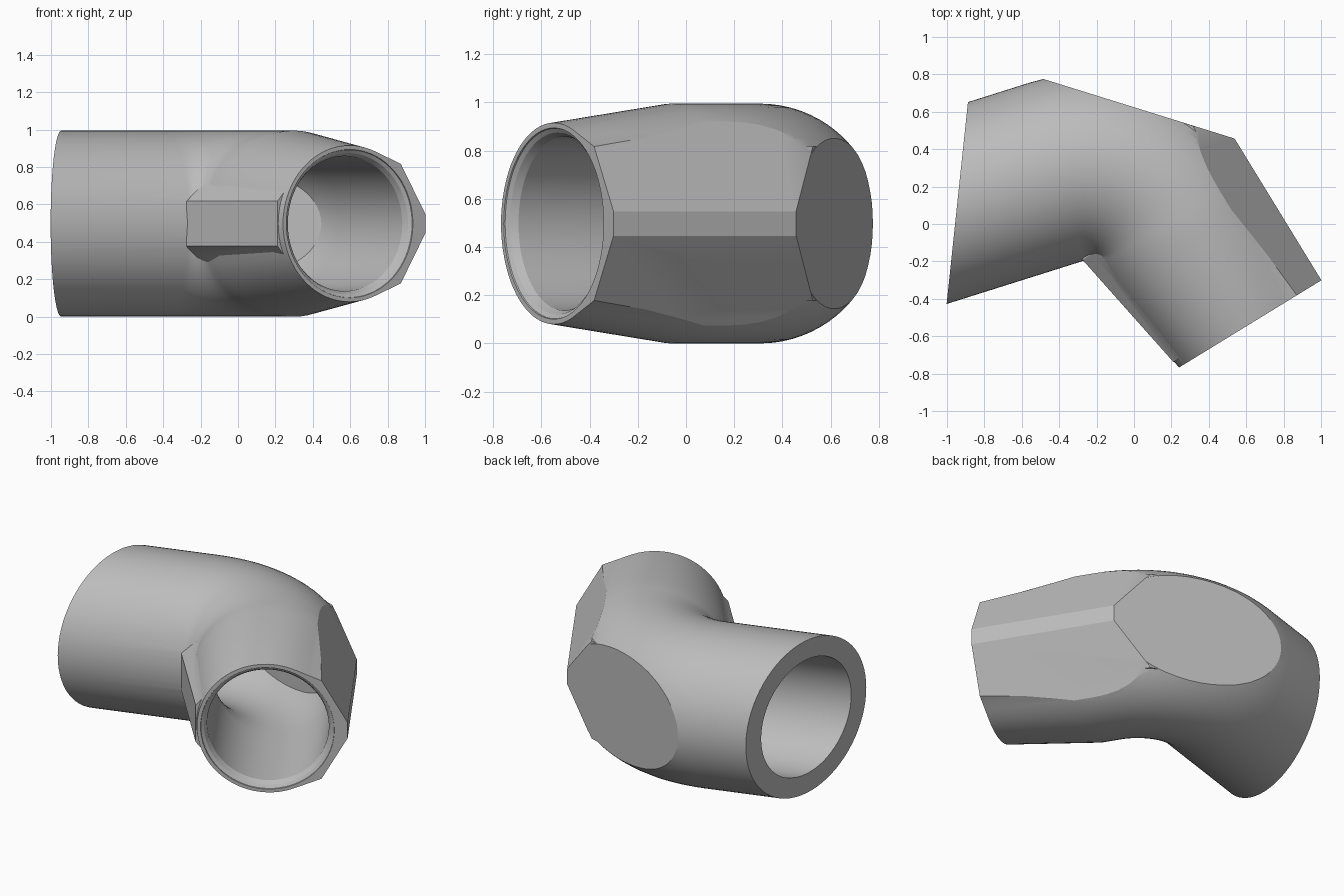
import bpy, bmesh, math
from mathutils import Vector, Matrix

if "Cube" in bpy.data.objects:
    bpy.data.objects.remove(bpy.data.objects["Cube"], do_unlink=True)

R, MID, SEG = 0.4975, 0.4975, 72
UP = Vector((0, 0, 1))
MOUTH = Vector((0.597, -0.549, MID))
HEADING, TURN = 31.5, 76            # sideways direction at the short mouth, bend angle
BEND_R, BEND_START = 0.56, 0.69
BEND_LEN = BEND_R * math.radians(TURN)
BEND_END = BEND_START + BEND_LEN


def flat(angle):
    a = math.radians(angle)
    return Vector((math.cos(a), math.sin(a), 0))


def station(d):
    """Frame (sideways, up, along) at distance d along the pipe from the short mouth."""
    swept = min(max(d - BEND_START, 0), BEND_LEN)
    heading = HEADING + TURN * swept / BEND_LEN
    side, along = flat(heading), flat(heading + 90)
    pivot = MOUTH + flat(HEADING + 90) * BEND_START - flat(HEADING) * BEND_R
    straight = min(d - BEND_START, 0) + max(d - BEND_END, 0)
    m = Matrix((side, UP, along)).transposed().to_4x4()
    m.translation = pivot + side * BEND_R + along * straight
    return m


def ring(d, radius):
    """Cross-section; the radius is a number or a function of the angle."""
    m, pts = station(d), []
    for i in range(SEG):
        a = 2 * math.pi * i / SEG - math.pi
        r = radius(a) if callable(radius) else radius
        pts.append(m @ Vector((r * math.cos(a), r * math.sin(a), 0)))
    return pts


def mouth_radius(a):
    """Circle with straight tangents running out to the trimmed side."""
    lead = math.radians(67.5) - abs(a)
    return min(0.418 / math.cos(lead), 0.53) if lead > 0 else 0.418


def symmetric(d, *pts):
    """Section symmetric about mid height, in the short pipe's straight frame."""
    m = station(0)
    loop = list(pts) + [(u, -v) for u, v in reversed(pts)]
    return [m @ Vector((u, v, d)) for u, v in loop]


def loft(name, sections, cuts=()):
    """Closed skin through the sections, trimmed by planes and capped again."""
    bm = bmesh.new()
    loops = [[bm.verts.new(p) for p in s] for s in sections]
    for lo, hi in zip(loops, loops[1:]):
        for i in range(len(lo)):
            j = (i + 1) % len(lo)
            bm.faces.new((lo[i], lo[j], hi[j], hi[i]))
    bm.faces.new(loops[0])
    bm.faces.new(loops[-1])
    for co, no in cuts:
        geom = bm.verts[:] + bm.edges[:] + bm.faces[:]
        cut = bmesh.ops.bisect_plane(bm, geom=geom, plane_co=co, plane_no=no,
                                     clear_outer=True)["geom_cut"]
        edges = [e for e in cut if isinstance(e, bmesh.types.BMEdge)]
        bmesh.ops.holes_fill(bm, edges=edges, sides=0)
    bmesh.ops.recalc_face_normals(bm, faces=bm.faces[:])
    me = bpy.data.meshes.new(name)
    bm.to_mesh(me)
    bm.free()
    ob = bpy.data.objects.new(name, me)
    bpy.context.collection.objects.link(ob)
    return ob


def combine(target, other, operation):
    bpy.context.view_layer.objects.active = target
    mod = target.modifiers.new("combine", 'BOOLEAN')
    mod.object, mod.operation, mod.solver = other, operation, 'EXACT'
    bpy.ops.object.modifier_apply(modifier=mod.name)
    bpy.data.objects.remove(other, do_unlink=True)


def back_plane(depth):
    """Flat face on the outside of the bend."""
    normal = flat(72.7)
    return Vector((-0.5, 0.78, MID)) - normal * depth, normal


# Trims on the outer side of the short pipe: a narrow strip and two slopes
short = station(0)
trims = [(short @ (n * d), short.to_3x3() @ n)
         for n, d in ((Vector((1, 0, 0)), 0.475),
                      (Vector((0.868, 0.498, 0)), 0.437),
                      (Vector((0.868, -0.498, 0)), 0.437))]
long_mouth = (Vector((-1, -0.41, 0)), Vector((-0.994, 0.105, 0)))
bend = [BEND_START + BEND_LEN * i / 16 for i in range(17)]

# Outer skin
body = loft("elbow_pipe",
            [ring(0, mouth_radius), ring(0.57, R)] + [ring(d, R) for d in bend] + [ring(2.4, R)],
            trims + [back_plane(0), long_mouth])

# Ridge that carries the trimmed sides on to the flat back
ridge_section = ((0, 0.319), (0.319, 0.319), (0.474, 0.05))
ridge = loft("outer_ridge", [symmetric(d, *ridge_section) for d in (0.02, 1.15)],
             [back_plane(0.001)])

# Flat-faced web across the inside of the bend
web = loft("inner_web", [symmetric(0.04, (-0.25, 0.33), (-0.428, 0.12)),
                         symmetric(0.76, (-0.25, 0.4), (-0.557, 0.12)),
                         symmetric(0.95, (-0.25, 0.38), (-0.45, 0.1))])
for part in (ridge, web):
    combine(body, part, 'UNION')

# Bore following the bend, with a rounded lip at the short mouth
lip = ((-0.03, 0.405), (0.006, 0.395), (0.018, 0.377), (0.05, 0.361))
bore = loft("bore", [ring(d, r) for d, r in lip] + [ring(d, 0.361) for d in bend[:-1]]
            + [ring(BEND_END, 0.368), ring(2.6, 0.376)], [back_plane(0.12)])
combine(body, bore, 'DIFFERENCE')

# Single grey material
grey = bpy.data.materials.new("plain_grey")
grey.use_nodes = True
grey.diffuse_color = (0.5, 0.5, 0.5, 1)
grey.node_tree.nodes["Principled BSDF"].inputs["Base Color"].default_value = (0.5, 0.5, 0.5, 1)
body.data.materials.clear()
body.data.materials.append(grey)

bpy.ops.object.select_all(action='DESELECT')
body.select_set(True)
bpy.context.view_layer.objects.active = body
bpy.ops.object.shade_smooth_by_angle(angle=math.radians(20))
